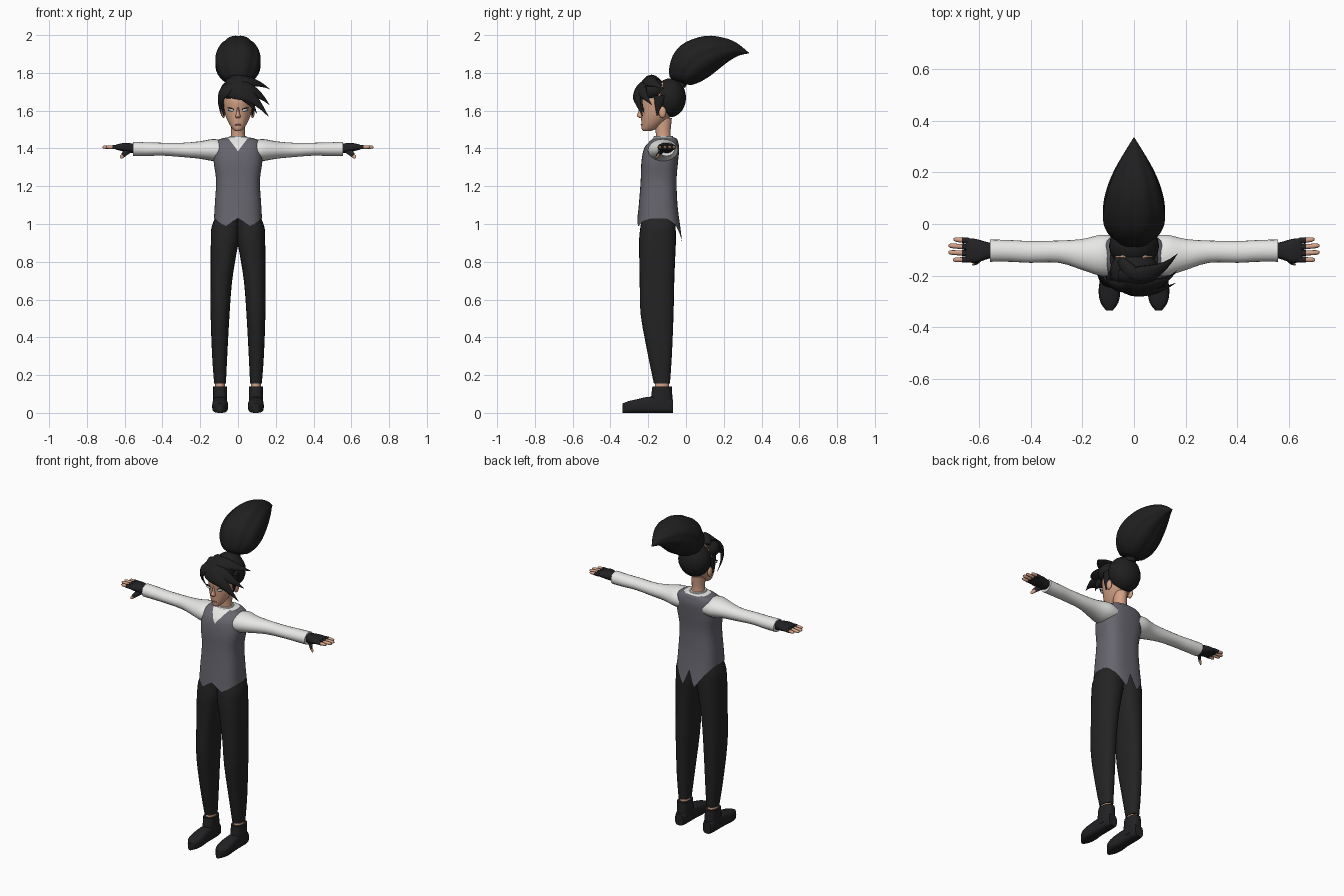
import bpy, bmesh, math
from mathutils import Vector

if "Cube" in bpy.data.objects:
    bpy.data.objects.remove(bpy.data.objects["Cube"])


def material(name, rgb):
    m = bpy.data.materials.new(name)
    m.diffuse_color = (*rgb, 1)
    m.use_nodes = True
    m.node_tree.nodes["Principled BSDF"].inputs["Base Color"].default_value = m.diffuse_color
    return m


HAIR = material("hair_black", (0.014, 0.014, 0.015))
CLOTH = material("trouser_black", (0.017, 0.017, 0.018))
LEATHER = material("leather_black", (0.016, 0.016, 0.018))
VEST = material("vest_grey", (0.135, 0.13, 0.155))
SHIRT = material("shirt_white", (0.8, 0.8, 0.79))
SKIN = material("skin", (0.66, 0.36, 0.24))
LIP = material("lip", (0.42, 0.17, 0.13))
EYE = material("eye_pale", (0.65, 0.82, 0.82))


def finish(name, bm, mats, mirror=False, angle=50):
    bmesh.ops.recalc_face_normals(bm, faces=bm.faces)
    me = bpy.data.meshes.new(name)
    bm.to_mesh(me)
    bm.free()
    for m in mats:
        me.materials.append(m)
    me.shade_smooth()
    me.set_sharp_from_angle(angle=math.radians(angle))
    ob = bpy.data.objects.new(name, me)
    bpy.context.collection.objects.link(ob)
    if mirror:
        ob.modifiers.new("mirror", 'MIRROR').use_mirror_merge = False
    return ob


def smooth_rings(rings, sub):
    """Catmull-Rom interpolation of (centre, u, v) rings."""
    out = []
    for i in range(len(rings) - 1):
        quad = [rings[min(max(j, 0), len(rings) - 1)] for j in range(i - 1, i + 3)]
        for s in range(sub):
            t = s / sub
            w = ((-t + 2*t*t - t**3) / 2, (2 - 5*t*t + 3*t**3) / 2,
                 (t + 4*t*t - 3*t**3) / 2, (t**3 - t*t) / 2)
            out.append([sum((q[k] * f for q, f in zip(quad, w)), Vector()) for k in range(3)])
    return out + [rings[-1]]


def skin_bm(rings, n=20, sub=3, pw=1.0, caps=(True, True), ridge=0.0):
    """Skin super-ellipse rings; pw below 1 is boxier."""
    bm = bmesh.new()
    sp = lambda x: math.copysign(abs(x) ** pw, x)
    loops = []
    for c, u, v in smooth_rings(rings, sub):
        loop = []
        for k in range(n):
            a = 2 * math.pi * k / n
            r = 1 - ridge * abs(math.cos(4 * a)) ** 6
            loop.append(bm.verts.new(c + u * sp(math.cos(a)) * r + v * sp(math.sin(a)) * r))
        loops.append(loop)
    for a, b in zip(loops, loops[1:]):
        for k in range(n):
            bm.faces.new((a[k], a[(k+1) % n], b[(k+1) % n], b[k]))
    if caps[0]:
        bm.faces.new(loops[0])
    if caps[1]:
        bm.faces.new(loops[-1])
    return bm


def loft(name, rings, mat, mirror=False, **kw):
    return finish(name, skin_bm(rings, **kw), [mat], mirror)


def side(x, y0, z0, y1, z1, w):
    """Ring through two points of the side profile, with half width w."""
    return (Vector((x, (y0+y1)/2, (z0+z1)/2)), Vector((w, 0, 0)),
            Vector((0, (y1-y0)/2, (z1-z0)/2)))


def flat(z, y0, y1, w, x=0):
    return side(x, y0, z, y1, z, w)


def limb(x, y0, y1, z0, z1):
    """Ring across the arm axis."""
    return (Vector((x, (y0+y1)/2, (z0+z1)/2)), Vector((0, (y1-y0)/2, 0)),
            Vector((0, 0, (z1-z0)/2)))


def ball(name, loc, size, mat, tilt=0, mirror=False):
    bm = bmesh.new()
    bmesh.ops.create_uvsphere(bm, u_segments=20, v_segments=14, radius=1)
    c, s = math.cos(tilt), math.sin(tilt)
    for v in bm.verts:
        x, y, z = (v.co[i] * size[i] for i in range(3))
        v.co = Vector((loc[0] + x*c - z*s, loc[1] + y, loc[2] + x*s + z*c))
    return finish(name, bm, [mat], mirror)


def lock(name, p0, p1, p2, width, thick=0.022):
    """Flat tapering hair strand on a quadratic curve."""
    p0, p1, p2 = Vector(p0), Vector(p1), Vector(p2)
    rings = []
    for i in range(9):
        t = i / 8
        c = p0*(1-t)**2 + p1*2*t*(1-t) + p2*t*t
        tan = ((p1-p0)*(1-t) + (p2-p1)*t).normalized()
        out = c - Vector((0, -0.13, 1.65))
        out = (out - tan * out.dot(tan)).normalized()
        f = max(0.02, min(1, 0.6 + t*1.6, (1-t)*1.7))
        rings.append((c, tan.cross(out) * width * f, out * thick * f))
    loft(name, rings, HAIR, n=12, sub=1)


# Legs, ankles and shoes
LX = 0.095
loft("trouser_leg", [
    flat(.155, -.17, -.085, .031, LX), flat(.3, -.2, -.075, .04, .097),
    flat(.52, -.24, -.066, .05, LX), flat(.7, -.245, -.062, .057, .088),
    flat(.85, -.248, -.056, .069, .076), flat(.92, -.248, -.053, .075, .068),
    flat(.98, -.242, -.055, .075, .066), flat(1.04, -.232, -.06, .064, .055)],
    CLOTH, True, pw=.85, n=24)
loft("ankle", [flat(.1, -.165, -.09, .027, LX), flat(.2, -.165, -.092, .026, LX)], SKIN, True)
loft("shoe_shaft", [flat(.03, -.185, -.07, .037, LX), flat(.08, -.185, -.072, .037, LX),
                    flat(.14, -.178, -.075, .036, LX)], LEATHER, True, pw=.8)
loft("shoe_foot", [side(LX, y, 0, y, z, w) for y, z, w in (
    (-.068, .07, .027), (-.1, .085, .035), (-.2, .085, .036), (-.26, .072, .042),
    (-.305, .062, .034), (-.335, .05, .012))], LEATHER, True, pw=.6)

# Vest with pointed hem, back tails and V neck showing the shirt
bm = skin_bm([
    flat(1.03, -.258, -.036, .127), flat(1.1, -.25, -.045, .123),
    flat(1.23, -.24, -.05, .116), flat(1.33, -.236, -.042, .129),
    flat(1.40, -.222, -.036, .126), flat(1.435, -.195, -.042, .118),
    flat(1.453, -.175, -.05, .085), flat(1.46, -.168, -.07, .045)],
    n=64, sub=4, pw=.72, caps=(False, True))
for v in bm.verts:
    t = min(1, max(0, (1.1 - v.co.z) / .07))
    ax = abs(v.co.x)
    if v.co.y < -.15:
        v.co.z -= t * .045 * max(0, 1 - abs(ax - .065) / .062)
    else:
        d = t * max(0, min(.25 + ax / .045, (.125 - ax) / .085, 1))
        v.co.z -= .125 * d
        v.co.y += .016 * d
for s in (1, -1):
    bmesh.ops.bisect_plane(bm, geom=bm.verts[:] + bm.edges[:] + bm.faces[:],
                           plane_co=(0, 0, 1.385), plane_no=(.07, 0, -.052 * s))
for f in bm.faces:
    c = f.calc_center_median()
    if (c.y < -.12 and c.z > 1.385 + abs(c.x) * 1.346) or c.z > 1.4565:
        f.material_index = 1
finish("vest", bm, [VEST, SHIRT])
loft("shirt_collar", [flat(1.43, -.18, -.06, .056), flat(1.466, -.17, -.07, .045)], SHIRT)

# Sleeves
loft("sleeve", [limb(*r) for r in (
    (.08, -.2, -.045, 1.335, 1.44), (.13, -.2, -.042, 1.333, 1.45),
    (.2, -.178, -.058, 1.345, 1.438), (.29, -.15, -.064, 1.354, 1.43),
    (.4, -.15, -.066, 1.362, 1.43), (.48, -.146, -.062, 1.36, 1.432),
    (.557, -.146, -.06, 1.36, 1.435))], SHIRT, True)

# Gloved hands with bare fingertips
loft("glove", [limb(*r) for r in (
    (.545, -.13, -.075, 1.375, 1.425), (.575, -.138, -.068, 1.378, 1.428),
    (.61, -.15, -.058, 1.385, 1.428), (.64, -.148, -.056, 1.392, 1.422),
    (.65, -.144, -.06, 1.396, 1.418))], LEATHER, True, pw=.8)
for i, (y0, y1, tip) in enumerate(((-.066, -.058, .698), (-.09, -.084, .717),
                                   (-.114, -.11, .717), (-.137, -.139, .7))):
    def finger(x, r):
        y = y0 + (y1 - y0) * (x - .63) / .08
        return limb(x, y - r, y + r, 1.407 - r, 1.407 + r)
    loft(f"glove_finger_{i+1}", [finger(.635, .012), finger(.665, .0115)], LEATHER, True, n=10)
    loft(f"fingertip_{i+1}", [finger(.66, .0095), finger(tip - .012, .009),
                              finger(tip, .004)], SKIN, True, n=10)


def thumb(x, y, z, r):
    return (Vector((x, y, z)), Vector((-.5, .7, -.1)) * r, Vector((.55, .2, .8)) * r)


loft("glove_thumb", [thumb(.575, -.12, 1.395, .018), thumb(.598, -.14, 1.375, .014),
                     thumb(.608, -.15, 1.365, .012)], LEATHER, True, n=10)
loft("thumb_tip", [thumb(.605, -.147, 1.367, .010), thumb(.618, -.154, 1.354, .009),
                   thumb(.622, -.157, 1.349, .004)], SKIN, True, n=10)

# Neck and head
loft("neck", [flat(1.43, -.16, -.075, .045), flat(1.48, -.16, -.082, .036),
              flat(1.56, -.17, -.075, .038)], SKIN)
loft("head", [
    flat(1.492, -.226, -.19, .014), flat(1.502, -.234, -.16, .027),
    flat(1.53, -.236, -.12, .047), flat(1.57, -.238, -.08, .065),
    flat(1.61, -.241, -.05, .074), flat(1.66, -.245, -.03, .078),
    flat(1.72, -.215, -.03, .07), flat(1.75, -.18, -.06, .04)], SKIN, n=28)
loft("nose", [side(0, -.246, 1.618, -.22, 1.615, .006), side(0, -.254, 1.59, -.22, 1.585, .009),
              side(0, -.26, 1.572, -.22, 1.565, .014), side(0, -.244, 1.56, -.22, 1.56, .008)],
     SKIN, n=12)
ball("ear", (.077, -.125, 1.592), (.011, .02, .03), SKIN, mirror=True)
ball("eye", (.036, -.229, 1.603), (.019, .009, .0065), EYE, .2, True)
ball("eyelid", (.037, -.231, 1.612), (.021, .009, .0025), HAIR, .25, True)
ball("mouth", (0, -.234, 1.525), (.019, .006, .0045), LIP)

# Hair: back cap, crown, swept fringe strands
ball("hair_back", (0, -.085, 1.668), (.097, .085, .103), HAIR)
ball("hair_crown", (0, -.18, 1.708), (.093, .082, .062), HAIR)
loft("sideburn", [side(.078, -.17, 1.68, -.1, 1.68, .016), side(.08, -.165, 1.63, -.125, 1.63, .01),
                  side(.076, -.155, 1.575, -.148, 1.575, .003)], HAIR, True, n=12)
lock("fringe_sweep", (-.085, -.2, 1.705), (.04, -.3, 1.745), (.162, -.228, 1.568), .052)
lock("fringe_middle", (-.06, -.22, 1.73), (.09, -.27, 1.73), (.166, -.18, 1.63), .042)
lock("fringe_upper", (-.06, -.2, 1.75), (.08, -.22, 1.775), (.168, -.115, 1.714), .042)
lock("fringe_inner", (-.04, -.23, 1.73), (.05, -.27, 1.69), (.1, -.22, 1.585), .034)
lock("fringe_left", (-.01, -.235, 1.735), (-.12, -.26, 1.71), (-.088, -.175, 1.572), .034, .014)
lock("top_curl", (-.05, -.14, 1.745), (.0, -.22, 1.80), (.08, -.22, 1.72), .03)

# High ponytail with tie
loft("hair_tie", [side(0, -.075, 1.745, -.005, 1.72, .035),
                  side(0, -.06, 1.77, .01, 1.75, .028)], HAIR)
loft("ponytail", [side(0, *r) for r in (
    (-.045, 1.755, .02, 1.735, .025), (-.088, 1.78, .035, 1.736, .07),
    (-.088, 1.845, .075, 1.75, .107), (-.06, 1.915, .12, 1.775, .123),
    (0, 1.967, .16, 1.805, .119), (.1, 1.998, .2, 1.838, .1),
    (.19, 1.99, .24, 1.868, .072), (.265, 1.962, .285, 1.892, .038),
    (.333, 1.907, .334, 1.903, .002))], HAIR, n=48, ridge=.05)
